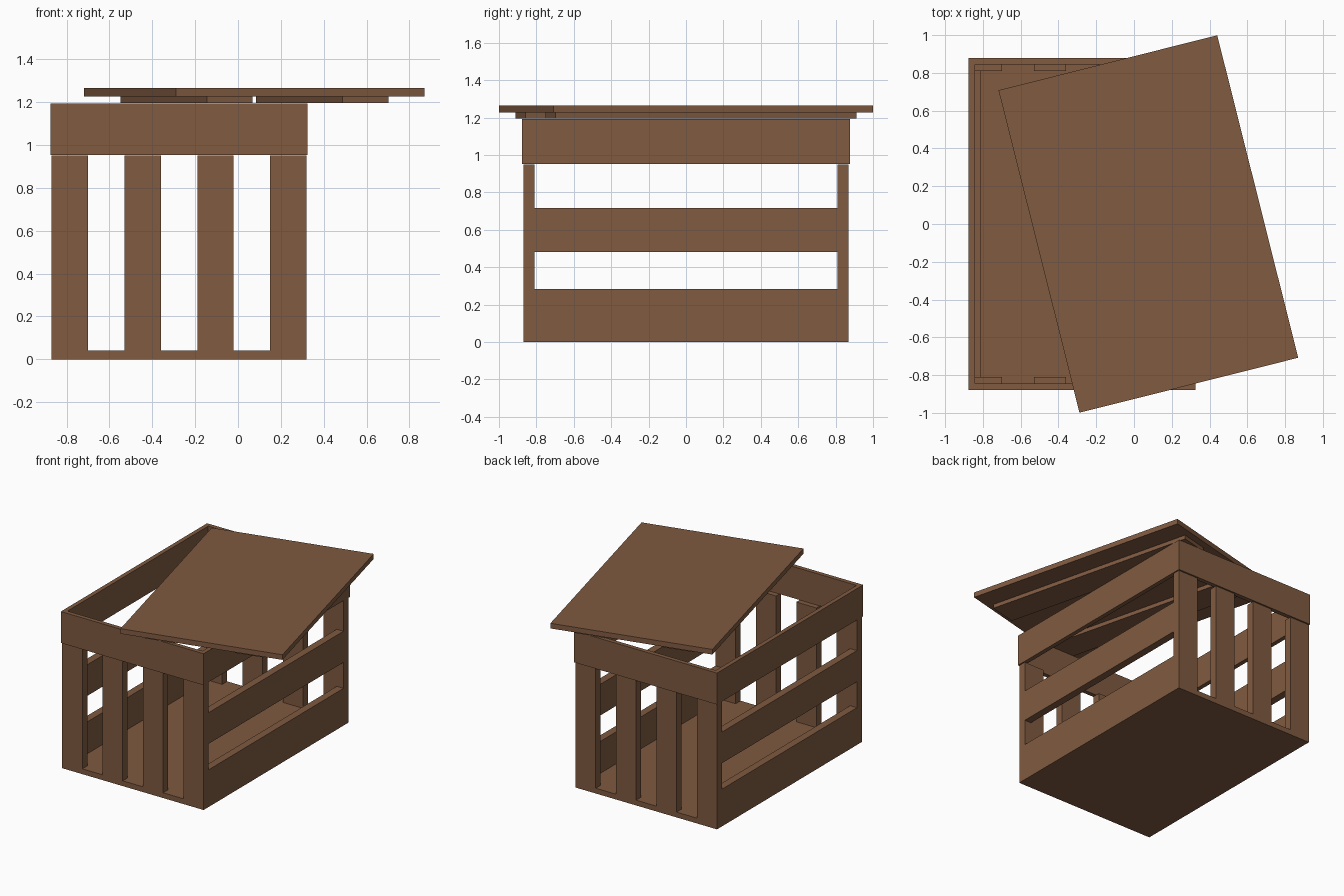
import bpy, math
from mathutils import Matrix

if "Cube" in bpy.data.objects:
    bpy.data.objects.remove(bpy.data.objects["Cube"])

wood = bpy.data.materials.new("brown wood")
wood.diffuse_color = (0.215, 0.103, 0.052, 1)
wood.use_nodes = True
wood.node_tree.nodes["Principled BSDF"].inputs["Base Color"].default_value = wood.diffuse_color

CX = -0.275  # centre of the crate body in x


def box(name, x0, x1, y0, y1, z0, z1, matrix=None):
    v = [(x, y, z) for z in (z0, z1) for x, y in ((x0, y0), (x1, y0), (x1, y1), (x0, y1))]
    f = [(3, 2, 1, 0), (4, 5, 6, 7)] + [(i, (i + 1) % 4, (i + 1) % 4 + 4, i + 4) for i in range(4)]
    me = bpy.data.meshes.new(name)
    me.from_pydata(v, [], f)
    if matrix:
        me.transform(matrix)
    me.materials.append(wood)
    ob = bpy.data.objects.new(name, me)
    bpy.context.collection.objects.link(ob)
    return ob


# Floor
box("floor", -0.87, 0.32, -0.87, 0.87, 0, 0.04)

# Upright slats on front and back
for side, (y0, y1) in {"front": (-0.87, -0.81), "back": (0.81, 0.87)}.items():
    for i in range(4):
        x = -0.87 + 0.34 * i
        box(f"{side}_slat", x, x + 0.17, y0, y1, 0.04, 0.95)

# Horizontal boards on left and right
for side, (x0, x1) in {"left": (-0.87, -0.813), "right": (0.263, 0.32)}.items():
    for z0, z1 in ((0.04, 0.283), (0.48, 0.717)):
        box(f"{side}_board", x0, x1, -0.81, 0.81, z0, z1)

# Top band: rectangular ring
X, Y, T = 0.6, 0.878, 0.033
outer = [(-X, -Y), (X, -Y), (X, Y), (-X, Y)]
inner = [(math.copysign(abs(x) - T, x), math.copysign(abs(y) - T, y)) for x, y in outer]
verts = [(CX + x, y, z) for ring in (outer, inner) for z in (0.953, 1.192) for x, y in ring]
faces = []
for i in range(4):
    j = (i + 1) % 4
    faces += [(i, j, j + 4, i + 4), (j + 8, i + 8, i + 12, j + 12),
              (i + 4, j + 4, j + 12, i + 12), (j, i, i + 8, j + 8)]
me = bpy.data.meshes.new("top_band")
me.from_pydata(verts, [], faces)
me.materials.append(wood)
bpy.context.collection.objects.link(bpy.data.objects.new("top_band", me))

# Lid set askew, with two battens underneath
M = Matrix.Translation((0.076, 0, 0)) @ Matrix.Rotation(math.radians(14.1), 4, 'Z')
box("lid", -0.597, 0.597, -0.88, 0.88, 1.226, 1.265, M)
for c in (-0.326, 0.326):
    box("lid_batten", c - 0.11, c + 0.11, -0.83, 0.83, 1.196, 1.226, M)
